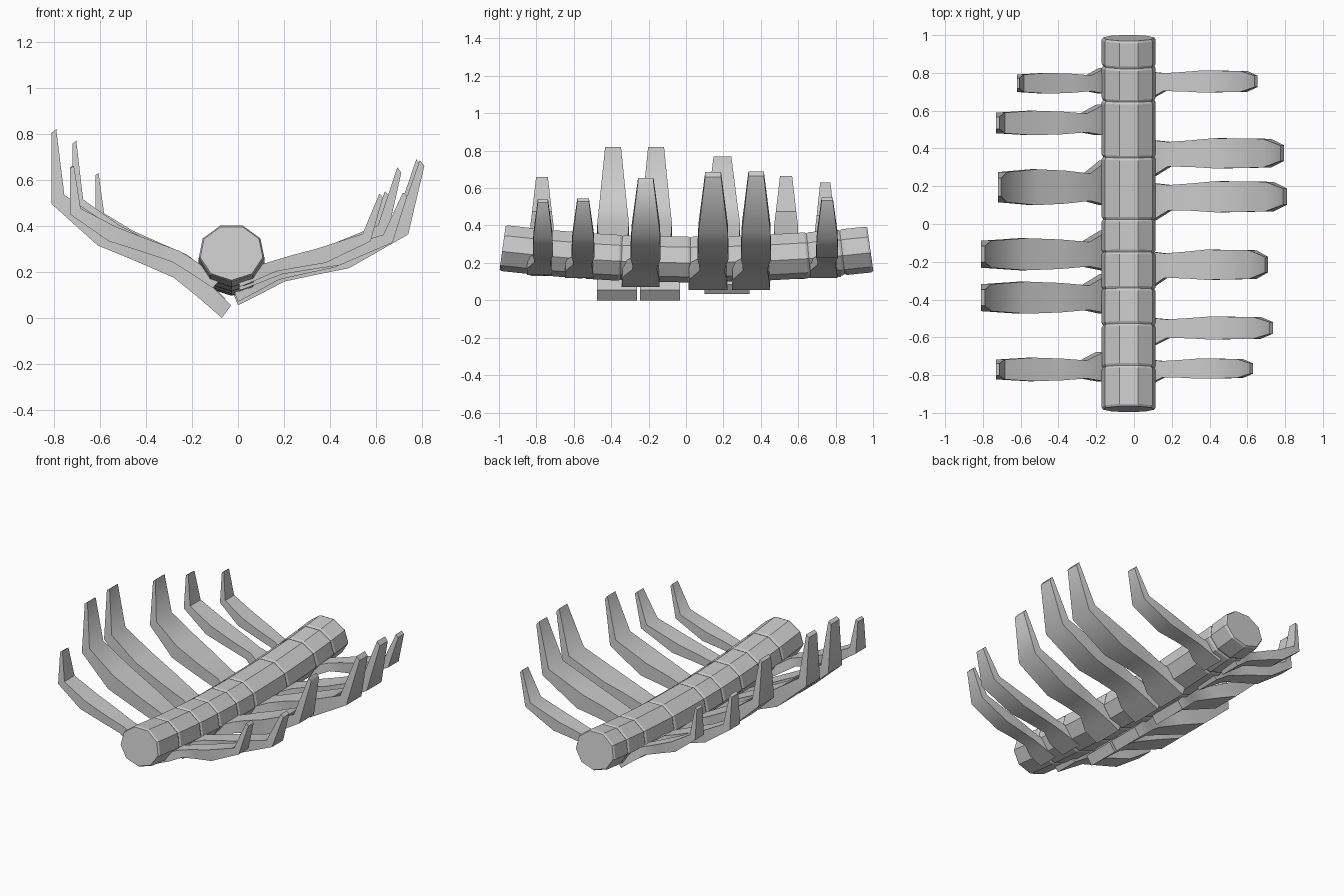
import bpy, bmesh, math

if "Cube" in bpy.data.objects:
    bpy.data.objects.remove(bpy.data.objects["Cube"])


def loft(name, rings, angle):
    """Skin a list of equal-length closed rings and cap both ends."""
    bm = bmesh.new()
    vs = [[bm.verts.new(p) for p in r] for r in rings]
    n = len(vs[0])
    for a, b in zip(vs, vs[1:]):
        for i in range(n):
            j = (i + 1) % n
            bm.faces.new((a[i], a[j], b[j], b[i]))
    bm.faces.new(vs[0])
    bm.faces.new(vs[-1])
    bmesh.ops.recalc_face_normals(bm, faces=bm.faces)
    me = bpy.data.meshes.new(name)
    bm.to_mesh(me)
    bm.free()
    ob = bpy.data.objects.new(name, me)
    bpy.context.collection.objects.link(ob)
    bpy.context.view_layer.objects.active = ob
    ob.select_set(True)
    bpy.ops.object.shade_smooth_by_angle(angle=math.radians(angle))
    ob.select_set(False)


# Spine: nine-sided vertebrae following a shallow sagging arc
def spine_ring(y, s):
    zc = 0.222 + 0.06 * y * y - 0.004 * y
    ring = []
    for i in range(9):
        a = math.radians(30 + 40 * i)
        dz = 0.126 * s * math.sin(a)
        ring.append((-0.028 + 0.145 * s * math.cos(a), y - 0.14 * y * dz, zc + dz))
    return ring


cuts = [-0.98, -0.76, -0.535, -0.345, -0.15, 0.025, 0.355, 0.655, 0.835, 0.985]
for i, (a, b) in enumerate(zip(cuts, cuts[1:])):
    loft(f"vertebra_{i + 1}", [spine_ring(a, 0.95), spine_ring(a + 0.012, 1),
                               spine_ring(b - 0.012, 1), spine_ring(b, 0.95)], 15)

# Rib profiles: underside x, z, topside x, z for the largest rib on each side
LEFT = [(-.07, .005, -.03, .06), (-.18, .10, -.13, .16), (-.28, .18, -.235, .25),
        (-.44, .25, -.39, .325), (-.61, .32, -.57, .415), (-.81, .50, -.755, .54),
        (-.81, .81, -.79, .825)]
RIGHT = [(.0, .065, -.02, .115), (.11, .12, .09, .205), (.20, .167, .18, .237),
         (.33, .195, .30, .28), (.48, .225, .43, .32), (.735, .37, .69, .42),
         (.805, .665, .785, .69)]
# Edge offsets as fractions of rib width: plain side, flared side
LEFT_W = [(-.5, .76), (-.5, .74), (-.38, .38), (-.46, .46), (-.5, .5), (-.42, .42), (-.25, .25)]
RIGHT_W = [(-.45, .78), (-.42, .76), (-.36, .43), (-.41, .44), (-.48, .49), (-.46, .46), (-.25, .25)]


def rib(name, prof, widths, flare, y, w, bx, bz, tx, tz):
    """Fit the profile between base (bx, bz) and tip (tx, tz)."""
    x0, z0 = prof[0][:2]
    sx = (tx - bx) / (prof[-1][0] - x0)
    sz = (tz - bz) / (prof[-1][3] - z0)
    rings = []
    for (xa, za, xb, zb), (lo, hi) in zip(prof, widths):
        pa = (bx + (xa - x0) * sx, bz + (za - z0) * sz)
        pb = (bx + (xb - x0) * sx, bz + (zb - z0) * sz)
        ya, yb = y + flare * lo * w, y + flare * hi * w
        rings.append([(pa[0], ya, pa[1]), (pa[0], yb, pa[1]),
                      (pb[0], yb, pb[1]), (pb[0], ya, pb[1])])
    loft(name, rings, 50)


# Ribs: y, width, base x, base z, tip x, tip z
left_ribs = [(.745, .11, -.11, .125, -.62, .63), (.535, .13, -.11, .115, -.73, .665),
             (.195, .19, -.09, .035, -.72, .77), (-.16, .17, -.07, .0, -.81, .82),
             (-.39, .17, -.07, .0, -.81, .82), (-.77, .125, -.11, .13, -.73, .66)]
right_ribs = [(.755, .12, .01, .12, .655, .55), (.375, .165, .0, .055, .795, .69),
              (.145, .17, .0, .055, .81, .685), (-.215, .165, .0, .07, .71, .655),
              (-.55, .125, .01, .12, .735, .545), (-.765, .11, .01, .135, .63, .54)]
for i, r in enumerate(left_ribs):
    rib(f"left_rib_{i + 1}", LEFT, LEFT_W, 1, *r)
for i, r in enumerate(right_ribs):
    rib(f"right_rib_{i + 1}", RIGHT, RIGHT_W, -1, *r)
